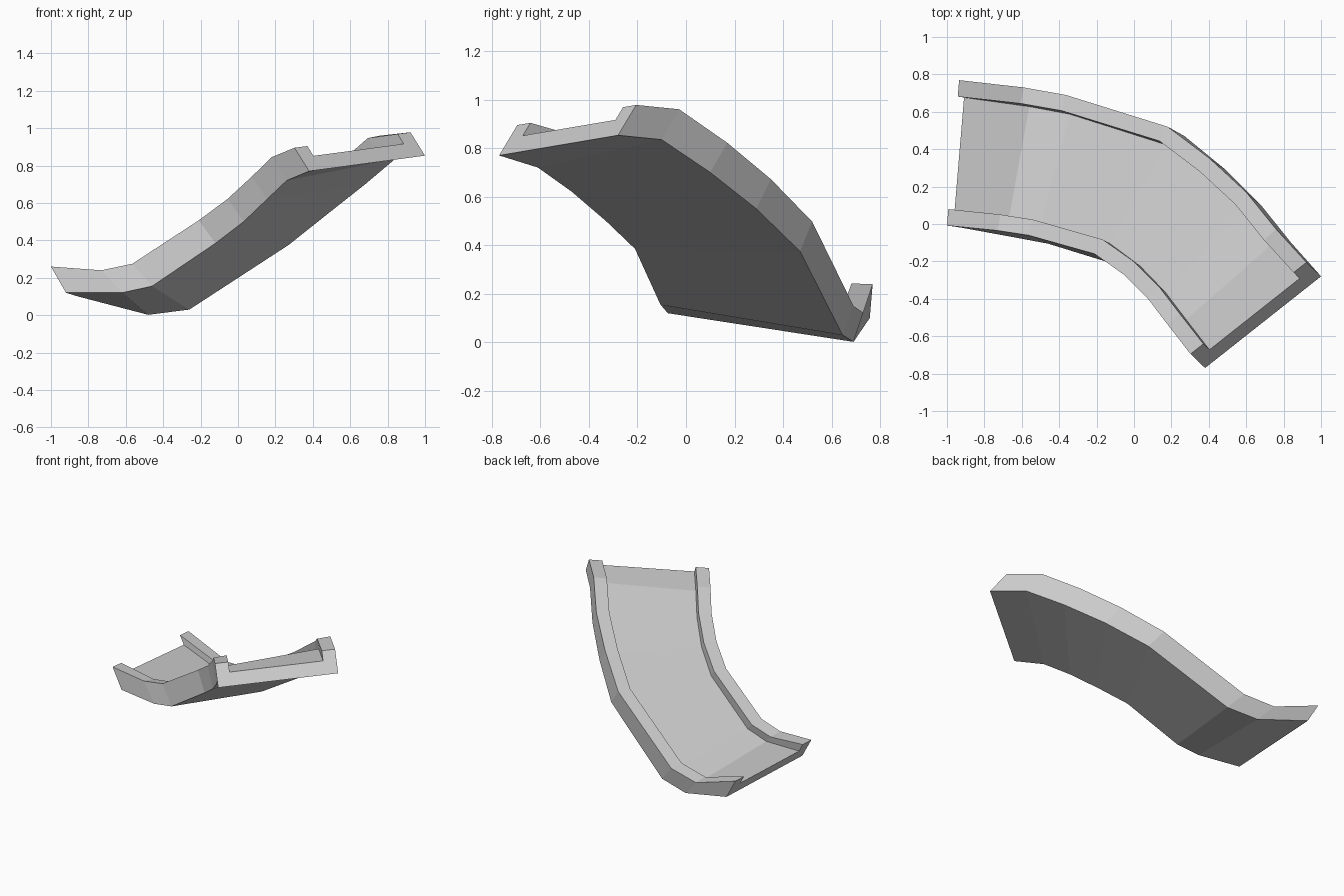
import bpy, bmesh
from mathutils import Vector

if "Cube" in bpy.data.objects:
    bpy.data.objects.remove(bpy.data.objects["Cube"])

RIM = 0.088      # rim width
FLOOR = 0.58     # floor height as a share of the rim height

# Stations along the chute: inner-bend base, outer-bend base, rim direction
STATIONS = [
    ((-.92, -.02, .12), (-.855, .757, .10), (-.08, .012, .14)),
    ((-.62, -.075, .12), (-.48, .69, .002), (-.11, .04, .12)),
    ((-.46, -.105, .155), (-.26, .645, .03), (-.105, .045, .12)),
    ((-.12, -.21, .385), (.27, .47, .375), (-.09, .05, .122)),
    ((.03, -.33, .50), (.49, .29, .55), (-.085, .06, .122)),
    ((.155, -.47, .62), (.68, .10, .70), (-.08, .07, .122)),
    ((.26, -.61, .72), (.84, -.10, .835), (-.08, .072, .125)),
    ((.38, -.77, .77), (1.0, -.28, .853), (-.078, .075, .125)),
]


def section(a, b, up):
    """U-shaped cross-section with a raised rim on both sides."""
    a, b, up = Vector(a), Vector(b), Vector(up)
    w = (b - a).normalized() * RIM
    return [a, a + up, a + up + w, a + up * FLOOR + w,
            b + up * FLOOR - w, b + up - w, b + up, b]


bm = bmesh.new()
rings = [[bm.verts.new(p) for p in section(*s)] for s in STATIONS]

# Skin between neighbouring sections
for r, s in zip(rings, rings[1:]):
    for i in range(8):
        j = (i + 1) % 8
        bm.faces.new((r[i], r[j], s[j], s[i]))

# End caps: left rim, floor slab, right rim
for r in (rings[0], rings[-1]):
    for ids in ((0, 1, 2, 3), (0, 3, 4, 7), (4, 5, 6, 7)):
        bm.faces.new([r[i] for i in ids])
bmesh.ops.recalc_face_normals(bm, faces=bm.faces)

mesh = bpy.data.meshes.new("slide_chute")
bm.to_mesh(mesh)
bm.free()

grey = bpy.data.materials.new("light_grey")
grey.diffuse_color = (0.6, 0.6, 0.6, 1)
grey.use_nodes = True
grey.node_tree.nodes["Principled BSDF"].inputs["Base Color"].default_value = grey.diffuse_color
mesh.materials.append(grey)

chute = bpy.data.objects.new("slide_chute", mesh)
bpy.context.collection.objects.link(chute)
